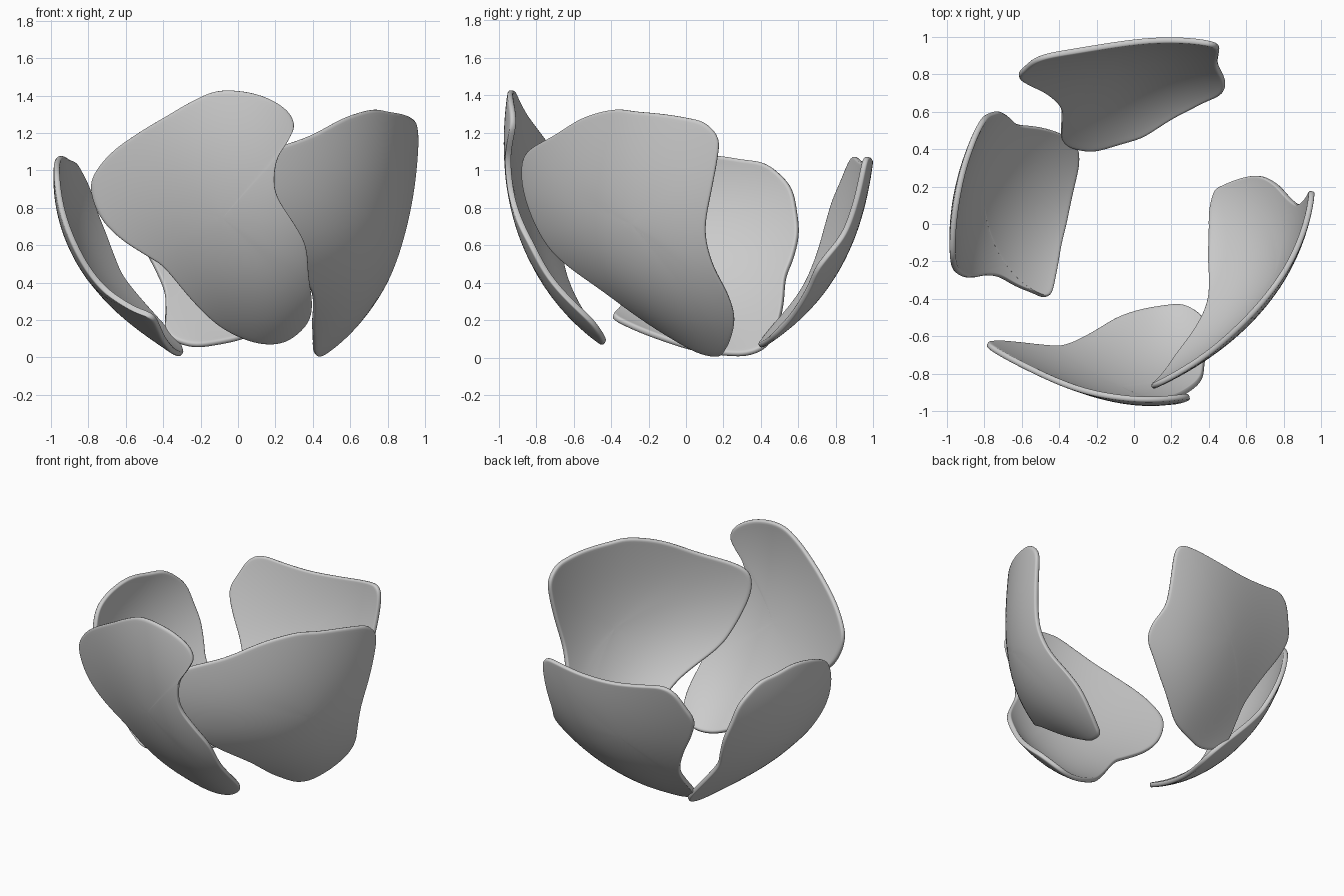
import bpy, bmesh, math
from mathutils import Vector

CENTRE = Vector((0, 0, 1.0))


def to_polar(p, facing):
    # longitude, latitude and distance as seen from the middle of the bowl
    d = Vector(p) - CENTRE
    lon = math.atan2(d.y, d.x) - facing
    lon = (lon + math.pi) % (2 * math.pi) - math.pi
    return lon, math.atan2(d.z, math.hypot(d.x, d.y)), d.length


def basis(u, v):
    return [1, u, v, u*u, u*v, v*v, u**3, u*u*v, u*v*v, v**3]


def fit(samples):
    # least-squares cubic giving distance from longitude and latitude
    n = 10
    A = [[1e-4 if i == j and i else 0.0 for j in range(n + 1)] for i in range(n)]
    for u, v, r in samples:
        b = basis(u, v)
        for i in range(n):
            for j in range(n):
                A[i][j] += b[i] * b[j]
            A[i][n] += b[i] * r
    for i in range(n):
        k = max(range(i, n), key=lambda q: abs(A[q][i]))
        A[i], A[k] = A[k], A[i]
        for q in range(n):
            if q != i:
                f = A[q][i] / A[i][i]
                A[q] = [a - f * c for a, c in zip(A[q], A[i])]
    return [A[i][n] / A[i][i] for i in range(n)]


def smooth_loop(pts, steps=3):
    # closed Catmull-Rom through the outline
    out, n = [], len(pts)
    for i in range(n):
        a, b, c, d = (Vector(pts[(i + k) % n]) for k in (-1, 0, 1, 2))
        for s in range(steps):
            t = s / steps
            out.append(0.5 * (2*b + (c - a)*t + (2*a - 5*b + 4*c - d)*t*t
                              + (3*b - a - 3*c + d)*t**3))
    return out


def petal(name, facing_deg, rim, inside, thickness=0.032):
    facing = math.radians(facing_deg)
    polar = [to_polar(p, facing) for p in rim + inside]
    coef = fit(polar)
    loop = smooth_loop([(u, v) for u, v, r in polar[:len(rim)]])
    mid = sum(loop, Vector((0, 0))) / len(loop)

    def place(q):
        r = sum(c * b for c, b in zip(coef, basis(q.x, q.y)))
        a = q.x + facing
        return CENTRE + r * Vector((math.cos(q.y) * math.cos(a),
                                    math.cos(q.y) * math.sin(a), math.sin(q.y)))

    bm = bmesh.new()
    rings = [[bm.verts.new(place(mid + (q - mid) * f)) for q in loop]
             for f in (1, 0.975, 0.92, 0.8, 0.65, 0.5, 0.35, 0.2, 0.08)]
    hub = bm.verts.new(place(mid))
    n = len(loop)
    for i in range(n):
        j = (i + 1) % n
        for a, b in zip(rings, rings[1:]):
            bm.faces.new((a[i], a[j], b[j], b[i]))
        bm.faces.new((rings[-1][i], rings[-1][j], hub))
    bm.normal_update()
    if sum(f.normal.dot(f.calc_center_median() - CENTRE) for f in bm.faces) < 0:
        bmesh.ops.reverse_faces(bm, faces=bm.faces[:])
    for f in bm.faces:
        f.smooth = True
    me = bpy.data.meshes.new(name)
    bm.to_mesh(me)
    bm.free()
    ob = bpy.data.objects.new(name, me)
    bpy.context.collection.objects.link(ob)
    # shell thickness with a rounded rim
    s = ob.modifiers.new("thickness", 'SOLIDIFY')
    s.thickness, s.offset = thickness, -1
    ob.modifiers.new("round", 'SUBSURF').levels = 1
    ob.modifiers["round"].render_levels = 1


# front petal
petal("front_petal", -95, [
    (-.1, -.94, 1.43), (.1, -.95, 1.41), (.25, -.945, 1.34), (.305, -.94, 1.25),
    (.27, -.95, 1.16), (.205, -.955, 1.05), (.2, -.94, .88), (.29, -.89, .73),
    (.36, -.82, .6), (.38, -.73, .42), (.4, -.57, .23), (.36, -.49, .13),
    (.25, -.43, .09), (.12, -.44, .09), (0, -.48, .1), (-.12, -.54, .15),
    (-.25, -.61, .3), (-.38, -.65, .49), (-.47, -.66, .54), (-.62, -.66, .62),
    (-.74, -.65, .74), (-.8, -.66, .9), (-.76, -.69, 1.01), (-.65, -.74, 1.12),
    (-.5, -.81, 1.22), (-.38, -.86, 1.29), (-.25, -.91, 1.37)],
    [(.05, -.99, 1.15), (.05, -.97, .9), (.05, -.9, .65), (.1, -.8, .42),
     (.15, -.65, .23), (-.36, -.87, 1.0)])

# right petal
petal("right_petal", -30, [
    (.73, -.4, 1.33), (.82, -.28, 1.32), (.88, -.13, 1.3), (.93, 0, 1.28),
    (.95, .1, 1.25), (.96, .17, 1.17), (.98, .17, 1.06), (.96, .14, .9),
    (.89, .1, .68), (.82, .14, .5), (.75, .22, .34), (.68, .26, .21),
    (.6, .25, .1), (.5, .21, .03), (.43, .16, .01), (.4, .03, .05),
    (.41, -.15, .12), (.41, -.28, .22), (.39, -.43, .36), (.31, -.6, .47),
    (.24, -.71, .55), (.19, -.79, .65), (.12, -.865, .85), (.1, -.89, 1.0),
    (.16, -.85, 1.1), (.38, -.7, 1.18), (.57, -.56, 1.28)],
    [(.42, -.73, 1.0), (.77, -.36, 1.05), (.87, -.15, 1.05), (.8, .08, .42),
     (.7, .1, .22)])

# back petal
petal("back_petal", 95, [
    (-.45, .93, 1.07), (-.3, .95, 1.05), (-.1, .96, 1.03), (.12, .975, 1.04),
    (.35, 1.0, 1.07), (.43, .98, 1.06), (.46, .96, .99), (.45, .9, .8),
    (.45, .85, .66), (.49, .77, .55), (.48, .71, .46), (.4, .67, .37),
    (.27, .6, .26), (.1, .5, .13), (-.02, .45, .08), (-.2, .4, .05),
    (-.33, .42, .07), (-.39, .47, .13), (-.39, .55, .23), (-.39, .63, .36),
    (-.48, .72, .53), (-.57, .77, .67), (-.62, .8, .82), (-.58, .84, .93),
    (-.53, .89, 1.03)],
    [(.1, .98, .85), (.05, .92, .67), (.05, .82, .47), (0, .7, .3),
     (-.1, .55, .15)])

# left petal
petal("left_petal", 170, [
    (-1.0, -.22, .93), (-.99, -.14, 1.01), (-.97, 0, 1.06), (-.94, .15, 1.08),
    (-.92, .3, 1.06), (-.88, .42, 1.04), (-.85, .52, .97), (-.82, .58, .89),
    (-.79, .61, .77), (-.73, .61, .65), (-.67, .57, .53), (-.61, .52, .43),
    (-.51, .51, .3), (-.42, .5, .15), (-.35, .46, .06), (-.31, .39, .02),
    (-.31, .28, .01), (-.34, .13, .03), (-.37, -.02, .06), (-.41, -.2, .11),
    (-.44, -.35, .17), (-.48, -.4, .2), (-.54, -.37, .24), (-.62, -.33, .3),
    (-.71, -.28, .37), (-.8, -.275, .46), (-.88, -.29, .59), (-.96, -.27, .77)],
    [(-.88, .1, .55), (-.78, .1, .37), (-.65, .1, .2), (-.5, .1, .09),
     (-.95, .05, .75)])
